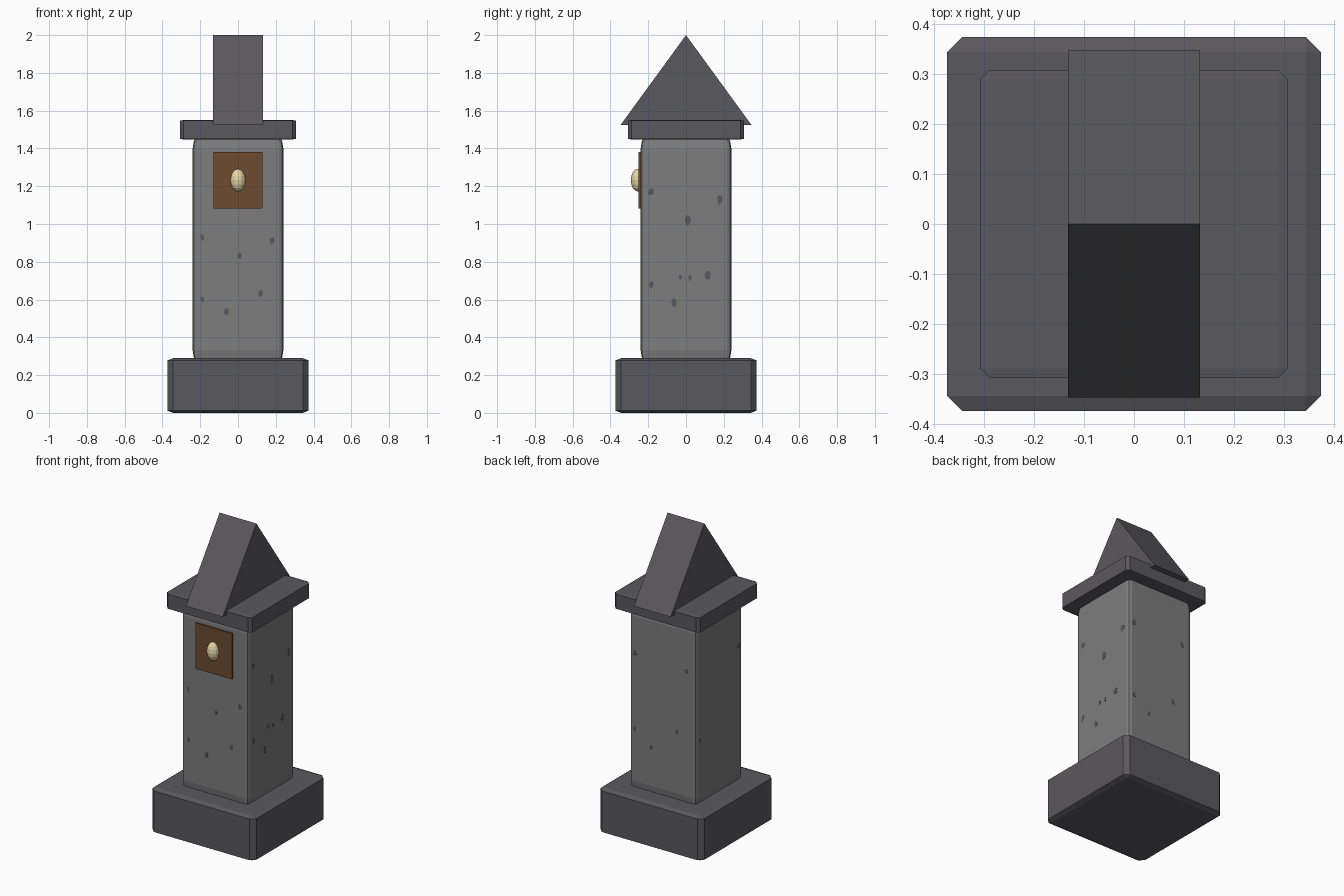
import bpy, bmesh, math, random

if "Cube" in bpy.data.objects:
    bpy.data.objects.remove(bpy.data.objects["Cube"])

random.seed(4)


def material(name, r, g, b):
    m = bpy.data.materials.new(name)
    m.diffuse_color = (r, g, b, 1)
    m.use_nodes = True
    m.node_tree.nodes["Principled BSDF"].inputs["Base Color"].default_value = m.diffuse_color
    return m


DARK = material("dark_slate", 0.102, 0.098, 0.112)
STONE = material("grey_stone", 0.205, 0.205, 0.205)
BROWN = material("brown_wood", 0.153, 0.07, 0.03)
CREAM = material("pale_cream", 0.75, 0.65, 0.36)


def finish(bm, name, mat):
    bmesh.ops.recalc_face_normals(bm, faces=bm.faces)
    mesh = bpy.data.meshes.new(name)
    bm.to_mesh(mesh)
    bm.free()
    mesh.materials.append(mat)
    ob = bpy.data.objects.new(name, mesh)
    bpy.context.collection.objects.link(ob)
    return ob


def box(name, mat, lo, hi, bevel=0, segments=1):
    # unit cube bevelled first, then stretched, so the bevel follows the proportions
    bm = bmesh.new()
    bmesh.ops.create_cube(bm, size=1)
    if bevel:
        bmesh.ops.bevel(bm, geom=list(bm.edges), offset=bevel, segments=segments,
                        profile=0.5, affect='EDGES')
    for v in bm.verts:
        for i in range(3):
            v.co[i] = (lo[i] + hi[i]) / 2 + v.co[i] * (hi[i] - lo[i])
    return finish(bm, name, mat)


# Masonry: plinth, shaft and cap slab
box("plinth", DARK, (-0.373, -0.373, 0), (0.373, 0.373, 0.29), 0.04)
box("shaft", STONE, (-0.24, -0.24, 0.27), (0.24, 0.24, 1.46), 0.05, 2)
box("cap_slab", DARK, (-0.307, -0.307, 1.448), (0.307, 0.307, 1.55), 0.03)

# Gabled roof: triangular prism with its ridge along x
bm = bmesh.new()
tri = bm.faces.new([bm.verts.new((-0.132, y, z))
                    for y, z in ((-0.346, 1.525), (0.346, 1.525), (0, 2.0))])
ext = bmesh.ops.extrude_face_region(bm, geom=[tri], use_keep_orig=True)
bmesh.ops.translate(bm, vec=(0.264, 0, 0),
                    verts=[g for g in ext["geom"] if isinstance(g, bmesh.types.BMVert)])
finish(bm, "roof", DARK)

# Front plaque with a rounded stud
box("plaque", BROWN, (-0.131, -0.251, 1.083), (0.131, -0.235, 1.38))
bm = bmesh.new()
bmesh.ops.create_uvsphere(bm, u_segments=12, v_segments=8, radius=1)
for v in bm.verts:
    v.co = (v.co.x * 0.04, v.co.y * 0.037 - 0.255, v.co.z * 0.06 + 1.232)
finish(bm, "stud", CREAM)

# Small dark stone flecks on each face: (position across, height, size)
flecks = {
    "front": (0, [(-0.19, 0.93, 0.013), (0.18, 0.91, 0.015), (0.01, 0.83, 0.012),
                  (-0.19, 0.60, 0.01), (0.12, 0.635, 0.014), (-0.06, 0.535, 0.014)]),
    "right": (90, [(-0.185, 1.17, 0.017), (0.18, 1.13, 0.018), (0.01, 1.02, 0.02),
                   (-0.185, 0.68, 0.014), (-0.03, 0.72, 0.01), (0.02, 0.715, 0.01),
                   (0.115, 0.725, 0.018), (-0.063, 0.58, 0.018)]),
    "back": (180, [(-0.2, 1.16, 0.014), (0.17, 1.14, 0.015), (-0.2, 0.67, 0.012),
                   (0.10, 0.73, 0.012), (-0.085, 0.58, 0.012)]),
    "left": (270, [(0.2, 1.16, 0.014), (-0.2, 0.69, 0.01)]),
}
for side, (turn, spots) in flecks.items():
    bm = bmesh.new()
    for across, height, size in spots:
        ring = []
        for k in range(7):
            a = math.tau * k / 7
            r = size * random.uniform(0.7, 1.15)
            ring.append(bm.verts.new((across + r * math.cos(a), -0.241,
                                      height + 1.5 * r * math.sin(a))))
        face = bm.faces.new(ring)
        ext = bmesh.ops.extrude_face_region(bm, geom=[face], use_keep_orig=True)
        bmesh.ops.translate(bm, vec=(0, 0.003, 0),
                            verts=[g for g in ext["geom"] if isinstance(g, bmesh.types.BMVert)])
    ob = finish(bm, side + "_flecks", DARK)
    ob.rotation_euler.z = math.radians(turn)
